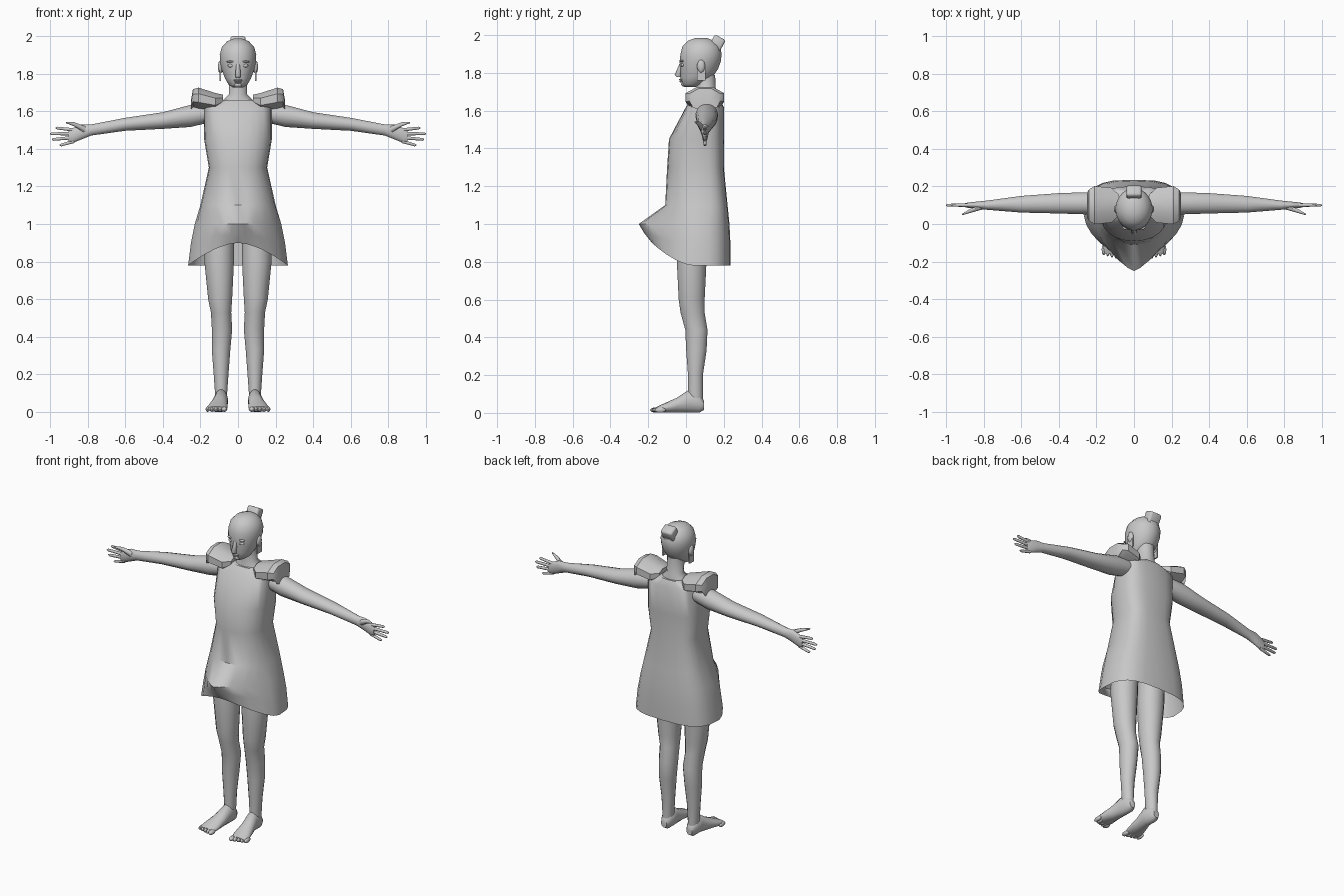
import bpy, bmesh, math
from mathutils import Matrix, Vector

if "Cube" in bpy.data.objects:
    bpy.data.objects.remove(bpy.data.objects["Cube"], do_unlink=True)

grey = bpy.data.materials.new("plain grey")
grey.use_nodes = True
grey.diffuse_color = (.58, .58, .58, 1)
principled = grey.node_tree.nodes["Principled BSDF"]
principled.inputs["Base Color"].default_value = grey.diffuse_color


def finish(name, bm, mirrored=False, sharp_angle=50):
    """Turn a bmesh into a smooth shaded object, optionally mirrored across x."""
    bmesh.ops.recalc_face_normals(bm, faces=bm.faces)
    mesh = bpy.data.meshes.new(name)
    bm.to_mesh(mesh)
    bm.free()
    mesh.materials.append(grey)
    mesh.shade_smooth()
    mesh.set_sharp_from_angle(angle=math.radians(sharp_angle))
    obj = bpy.data.objects.new(name, mesh)
    bpy.context.collection.objects.link(obj)
    if mirrored:
        modifier = obj.modifiers.new("mirror", 'MIRROR')
        modifier.use_mirror_merge = False


def turns(sides, offset):
    """Cosine and sine of evenly spaced directions."""
    for i in range(sides):
        turn = math.tau * (i + offset) / sides
        yield math.cos(turn), math.sin(turn)


def section(x=0, y=0, z=0, wide=0, deep=0, tall=0):
    """Centre and half sizes of an elliptical cross-section."""
    return Vector((x, y, z)), wide, deep, tall


def skin(name, outlines, closed_end=True, mirrored=False, sharp_angle=50):
    """Bridge a row of outlines into one surface."""
    bm = bmesh.new()
    rings = [[bm.verts.new(point) for point in outline] for outline in outlines]
    for low, high in zip(rings, rings[1:]):
        for i in range(len(low)):
            bm.faces.new((low[i - 1], low[i], high[i], high[i - 1]))
    bm.faces.new(rings[0])
    if closed_end:
        bm.faces.new(rings[-1])
    finish(name, bm, mirrored, sharp_angle)


def loft(name, *sections, sides=16, mirrored=False, sharp_angle=50):
    outlines = []
    for centre, wide, deep, tall in sections:
        outline = []
        for c, s in turns(sides, offset=.5):
            across = (wide * c, deep * s, tall * s) if wide else (0, deep * c, tall * s)
            outline.append(centre + Vector(across))
        outlines.append(outline)
    skin(name, outlines, mirrored=mirrored, sharp_angle=sharp_angle)


def blob(name, x=0, y=0, z=0, wide=0, deep=0, tall=0, mirrored=False):
    bm = bmesh.new()
    bmesh.ops.create_uvsphere(bm, u_segments=12, v_segments=8, radius=1)
    bm.transform(Matrix.Translation((x, y, z)) @ Matrix.Diagonal((wide, deep, tall, 1)))
    finish(name, bm, mirrored)


def block(name, x=0, y=0, z=0, wide=0, deep=0, tall=0, tilt=0, bevel=0, mirrored=False):
    bm = bmesh.new()
    bmesh.ops.create_cube(bm, size=1)
    bm.transform(Matrix.Diagonal((wide, deep, tall, 1)))
    if bevel:
        bmesh.ops.bevel(bm, geom=bm.edges[:], offset=bevel, segments=2,
                        profile=.5, affect='EDGES')
    bm.transform(Matrix.Translation((x, y, z)) @ Matrix.Rotation(tilt, 4, 'X'))
    finish(name, bm, mirrored)


def power(value, exponent):
    return math.copysign(abs(value) ** exponent, value)


def dress_outline(z, wide, front, back, point=.85, lift=0, middle=.07):
    """Boxy at the back, pointed at the front, with the front lifted."""
    outline = []
    for c, s in turns(sides=24, offset=0):
        shape = point if s < 0 else .65
        depth = middle - front if s < 0 else back - middle
        outline.append((wide * power(c, shape),
                        middle + depth * power(s, shape),
                        z + lift * min(0, s) ** 2))
    return outline


# Dress with a pointed, raised front hem
skin("dress", [
    dress_outline(z=1.66, wide=.09, front=.04, back=.18),
    dress_outline(z=1.62, wide=.18, front=0, back=.2),
    dress_outline(z=1.45, wide=.18, front=-.09, back=.2),
    dress_outline(z=1.3, wide=.155, front=-.1, back=.2),
    dress_outline(z=1.1, wide=.2, front=-.11, back=.22),
    dress_outline(z=1, wide=.23, front=-.25, back=.23, point=1.5, middle=.04),
    dress_outline(z=.9, wide=.25, front=-.22, back=.235, point=1.4, lift=.05, middle=.04),
    dress_outline(z=.78, wide=.265, front=-.18, back=.235, point=1.2, lift=.12, middle=.04),
], closed_end=False, sharp_angle=40)

# Puffed sleeves
loft("puff_sleeves",
     section(x=.08, y=.1, z=1.66, deep=.06, tall=.03),
     section(x=.12, y=.1, z=1.65, deep=.1, tall=.05),
     section(x=.21, y=.1, z=1.67, deep=.11, tall=.06),
     section(x=.24, y=.1, z=1.67, deep=.09, tall=.05),
     section(x=.25, y=.1, z=1.63, deep=.07, tall=.03),
     sides=8, mirrored=True, sharp_angle=35)

# Arms with palms
loft("arms",
     section(x=.15, y=.11, z=1.59, deep=.05, tall=.05),
     section(x=.25, y=.11, z=1.575, deep=.06, tall=.06),
     section(x=.4, y=.11, z=1.55, deep=.055, tall=.045),
     section(x=.6, y=.105, z=1.53, deep=.045, tall=.035),
     section(x=.78, y=.1, z=1.5, deep=.025, tall=.03),
     section(x=.83, y=.1, z=1.49, deep=.02, tall=.04),
     section(x=.88, y=.1, z=1.47, deep=.015, tall=.04),
     section(x=.9, y=.1, z=1.465, deep=.01, tall=.03),
     mirrored=True)

# Fingers fan out from the palm
finger_reach = {"index": .97, "middle": 1, "ring": .99, "little": .95}
for i, (label, reach) in enumerate(finger_reach.items()):
    tip = 1.51 - .03 * i
    loft(label + "_fingers",
         section(x=.87, y=.1, z=1.5 - .02 * i, deep=.01, tall=.01),
         section(x=reach - .01, y=.1, z=tip, deep=.008, tall=.008),
         section(x=reach, y=.1, z=tip, deep=.003, tall=.003),
         sides=8, mirrored=True)
loft("thumbs",
     section(x=.81, y=.09, z=1.5, deep=.015, tall=.02),
     section(x=.87, y=.07, z=1.53, deep=.012, tall=.012),
     section(x=.915, y=.05, z=1.54, deep=.004, tall=.004),
     sides=8, mirrored=True)

# Legs
loft("legs",
     section(x=.1, y=.04, z=1, wide=.08, deep=.08),
     section(x=.1, y=.03, z=.8, wide=.08, deep=.08),
     section(x=.095, y=.03, z=.6, wide=.065, deep=.07),
     section(x=.09, y=.035, z=.53, wide=.055, deep=.065),
     section(x=.085, y=.055, z=.44, wide=.055, deep=.06),
     section(x=.09, y=.055, z=.33, wide=.05, deep=.055),
     section(x=.09, y=.05, z=.2, wide=.04, deep=.04),
     section(x=.09, y=.05, z=.06, wide=.03, deep=.04),
     mirrored=True)

# Feet and toes
loft("feet",
     section(x=.09, y=.095, z=.04, wide=.02, tall=.025),
     section(x=.09, y=.07, z=.05, wide=.035, tall=.05),
     section(x=.09, y=.01, z=.06, wide=.037, tall=.06),
     section(x=.1, y=-.05, z=.04, wide=.045, tall=.04),
     section(x=.11, y=-.12, z=.025, wide=.055, tall=.024),
     section(x=.115, y=-.16, z=.018, wide=.05, tall=.012),
     mirrored=True)
for i, toe in enumerate(("big", "second", "middle", "fourth", "little")):
    blob(toe + "_toes", x=.073 + .022 * i, y=-.16 + .006 * i, z=.015,
         wide=.011 if i else .016, deep=.03, tall=.014, mirrored=True)

# Neck, running down into the neckline
loft("neck",
     section(y=.11, z=1.6, wide=.11, deep=.06),
     section(y=.11, z=1.66, wide=.08, deep=.06),
     section(y=.11, z=1.69, wide=.05, deep=.05),
     section(y=.1, z=1.79, wide=.05, deep=.055))

# Head
loft("head",
     section(y=.02, z=1.725, wide=.025, deep=.03),
     section(y=.035, z=1.74, wide=.05, deep=.055),
     section(y=.055, z=1.775, wide=.07, deep=.085),
     section(y=.07, z=1.82, wide=.087, deep=.1),
     section(y=.075, z=1.86, wide=.096, deep=.11),
     section(y=.08, z=1.9, wide=.098, deep=.11),
     section(y=.08, z=1.94, wide=.087, deep=.1),
     section(y=.08, z=1.97, wide=.06, deep=.07),
     section(y=.08, z=1.985, wide=.025, deep=.03),
     sides=24)

# Facial features
loft("nose",
     section(y=-.025, z=1.85, wide=.01, deep=.01),
     section(y=-.043, z=1.79, wide=.016, deep=.018),
     section(y=-.038, z=1.777, wide=.012, deep=.012),
     sides=8)
blob("upper_lip", y=-.024, z=1.764, wide=.024, deep=.013, tall=.006)
blob("lower_lip", y=-.022, z=1.754, wide=.02, deep=.012, tall=.006)
blob("chin", y=-.01, z=1.74, wide=.022, deep=.016, tall=.013)
blob("eyes", x=.037, y=-.018, z=1.842, wide=.018, deep=.01, tall=.01, mirrored=True)
blob("brows", x=.036, y=-.02, z=1.863, wide=.025, deep=.012, tall=.006, mirrored=True)

# Ears and earrings
blob("ears", x=.093, y=.08, z=1.835, wide=.014, deep=.022, tall=.035, mirrored=True)
block("earrings", x=.094, y=.08, z=1.79, wide=.008, deep=.044, tall=.06, mirrored=True)

# Hair bun
block("hair_bun", y=.163, z=1.953, wide=.08, deep=.065, tall=.08, tilt=-.5, bevel=.012)
block("bun_tie", y=.145, z=1.93, wide=.06, deep=.08, tall=.04, tilt=-.5, bevel=.01)
